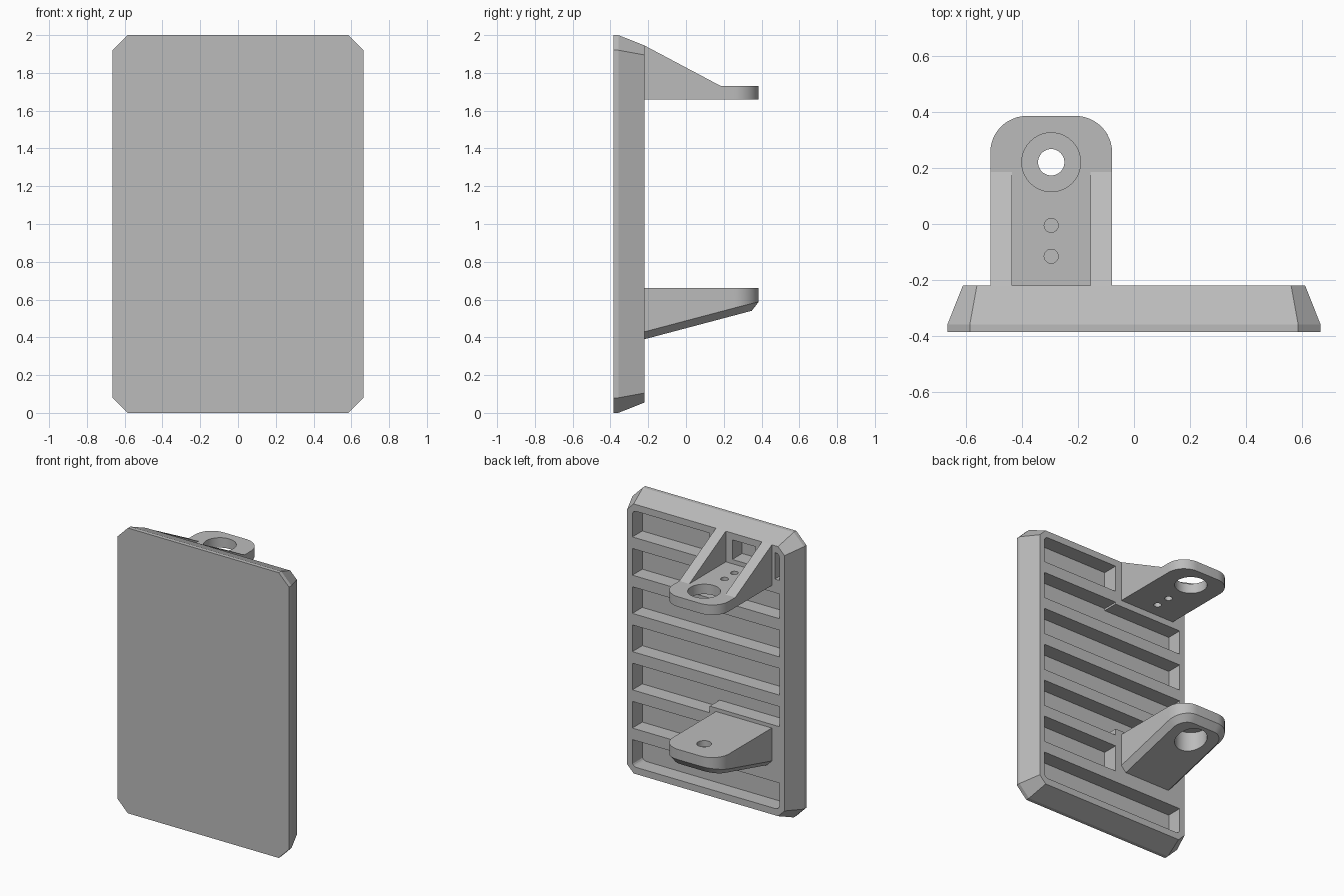
import bpy, bmesh, math
from mathutils import Vector

if "Cube" in bpy.data.objects:
    bpy.data.objects.remove(bpy.data.objects["Cube"], do_unlink=True)

grey = bpy.data.materials.new("plain_grey")
grey.use_nodes = True
colour = (0.5, 0.5, 0.5, 1)
grey.diffuse_color = colour
grey.node_tree.nodes["Principled BSDF"].inputs["Base Color"].default_value = colour

BACK = -0.22        # rear face of the plate
ROOT = -0.25        # brackets are sunk into the plate to here
END = 0.385         # tip of the brackets
MID = -0.295        # bracket centre line
HALF = 0.217        # bracket half width
HOLE_Y = 0.22


def finish(bm, name):
    bmesh.ops.recalc_face_normals(bm, faces=bm.faces[:])
    mesh = bpy.data.meshes.new(name)
    bm.to_mesh(mesh)
    bm.free()
    mesh.materials.append(grey)
    ob = bpy.data.objects.new(name, mesh)
    bpy.context.collection.objects.link(ob)
    return ob


def prism(name, points, direction):
    """Extrude a closed flat outline along a direction."""
    bm = bmesh.new()
    face = bm.faces.new([bm.verts.new(p) for p in points])
    out = bmesh.ops.extrude_face_region(bm, geom=[face])
    verts = [g for g in out["geom"] if isinstance(g, bmesh.types.BMVert)]
    bmesh.ops.translate(bm, verts=verts, vec=direction)
    return finish(bm, name)


def boolean(target, tool, operation="DIFFERENCE"):
    mod = target.modifiers.new("join", "BOOLEAN")
    mod.operation, mod.solver, mod.object = operation, "EXACT", tool
    bpy.context.view_layer.objects.active = target
    bpy.ops.object.modifier_apply(modifier=mod.name)
    bpy.data.objects.remove(tool, do_unlink=True)


def slot(target, x0, x1, z0, z1, outer=0):
    """Cut a pocket in the rear face; outer = +1/-1 rounds the top/bottom end corners."""
    bm = bmesh.new()
    bmesh.ops.create_cube(bm, size=1)
    y0, y1 = -0.33, -0.1
    for v in bm.verts:
        v.co = ((x0 + x1) / 2 + v.co.x * (x1 - x0), (y0 + y1) / 2 + v.co.y * (y1 - y0),
                (z0 + z1) / 2 + v.co.z * (z1 - z0))
    if outer:
        edges = [e for e in bm.edges
                 if abs(e.verts[0].co.y - e.verts[1].co.y) > 0.1
                 and (e.verts[0].co.z - (z0 + z1) / 2) * outer > 0
                 and abs(e.verts[0].co.x) > 0.56]
        bmesh.ops.bevel(bm, geom=edges, offset=0.03, segments=4, profile=0.5, affect="EDGES")
    boolean(target, finish(bm, "slot_cutter"))


def drill(target, y, radius, z0, z1):
    points = []
    for i in range(40):
        a = math.tau * i / 40
        points.append((MID + radius * math.cos(a), y + radius * math.sin(a), z0))
    boolean(target, prism("drill_cutter", points, (0, 0, z1 - z0)))


def bracket_outline(z):
    """Tongue shape with two rounded outer corners."""
    r = 0.13
    points = [(MID + HALF, ROOT, z)]
    for side, start in ((1, 0), (-1, 90)):
        for i in range(13):
            a = math.radians(start + 90 * i / 12)
            points.append((MID + side * (HALF - r) + r * math.cos(a),
                           END - r + r * math.sin(a), z))
    return points + [(MID - HALF, ROOT, z)]


def octagon(half_x, half_z, cut, y):
    corners = []
    for sx, sz in ((1, 1), (-1, 1), (-1, -1), (1, -1)):
        pair = [(sx * half_x, y, 1 + sz * (half_z - cut)),
                (sx * (half_x - cut), y, 1 + sz * half_z)]
        corners += pair if sx * sz > 0 else pair[::-1]
    return corners


# Plate with cut corners and sloping rim
bm = bmesh.new()
rings = [[bm.verts.new(p) for p in octagon(*ring)] for ring in
         ((0.665, 1.0, 0.08, -END), (0.665, 1.0, 0.08, -0.358), (0.61, 0.945, 0.05, BACK))]
bm.faces.new(rings[0])
bm.faces.new(rings[-1])
for low, high in zip(rings, rings[1:]):
    for i in range(8):
        j = (i + 1) % 8
        bm.faces.new((low[i], low[j], high[j], high[i]))
plate = finish(bm, "plate")

# Rear slots, kept clear of the solid pads behind the brackets
W, PAD, H = 0.57, -0.03, 0.0935
for i in range(7):
    c = 1 + (i - 3) * 0.268
    lo, hi = c - H, c + H
    if i == 6:
        slot(plate, PAD, W, lo, hi, 1)
        slot(plate, -W, -0.535, lo, hi, 1)
        slot(plate, MID - 0.09, MID + 0.09, 1.76, hi)
    elif i == 1:
        slot(plate, PAD, W, lo, hi)
    elif i == 4 - 2:
        slot(plate, -W, W, 0.685, hi)
        slot(plate, PAD, W, lo, 0.7)
    elif i == 5:
        slot(plate, -W, W, lo, 1.615)
        slot(plate, PAD, W, 1.6, hi)
    else:
        slot(plate, -W, W, lo, hi, -1 if i == 0 else 0)

# Upper bracket: tongue, two sloping cheeks, large hole and two small holes
upper = prism("upper_bracket", bracket_outline(1.66), (0, 0, 0.07))
for x in (MID - HALF, MID + 0.14):
    profile = [(x, ROOT, 1.66), (x, ROOT, 1.945), (x, BACK, 1.945),
               (x, 0.185, 1.73), (x, 0.185, 1.66)]
    boolean(upper, prism("cheek", profile, (HALF - 0.14, 0, 0)), "UNION")
drill(upper, HOLE_Y, 0.105, 1.6, 1.8)
for y in (-0.005, -0.115):
    drill(upper, y, 0.025, 1.6, 1.8)

# Lower bracket: wedge with chamfered underside, counterbored from below
lower = prism("lower_bracket", bracket_outline(0.2), (0, 0, 0.46))
bm = bmesh.new()
bm.from_mesh(lower.data)
bpy.data.objects.remove(lower, do_unlink=True)
slope = Vector((0, 1, 0.265)).normalized()
normal = Vector((0, slope.z, -slope.y))
cut = bmesh.ops.bisect_plane(bm, geom=bm.verts[:] + bm.edges[:] + bm.faces[:],
                             plane_co=(0, BACK, 0.39), plane_no=normal, clear_outer=True)
rim = [g for g in cut["geom_cut"] if isinstance(g, bmesh.types.BMEdge)]
bmesh.ops.holes_fill(bm, edges=rim)
rim = [e for e in rim if max(v.co.y for v in e.verts) > ROOT + 0.01]
bmesh.ops.bevel(bm, geom=rim, offset=0.038, segments=1, affect="EDGES")
lower = finish(bm, "lower_bracket")
drill(lower, HOLE_Y, 0.105, 0.3, 0.62)
drill(lower, HOLE_Y, 0.047, 0.5, 0.8)

# Smooth only the rounded surfaces
for ob in (plate, upper, lower):
    bpy.ops.object.select_all(action="DESELECT")
    ob.select_set(True)
    bpy.context.view_layer.objects.active = ob
    bpy.ops.object.shade_smooth_by_angle(angle=math.radians(20))
